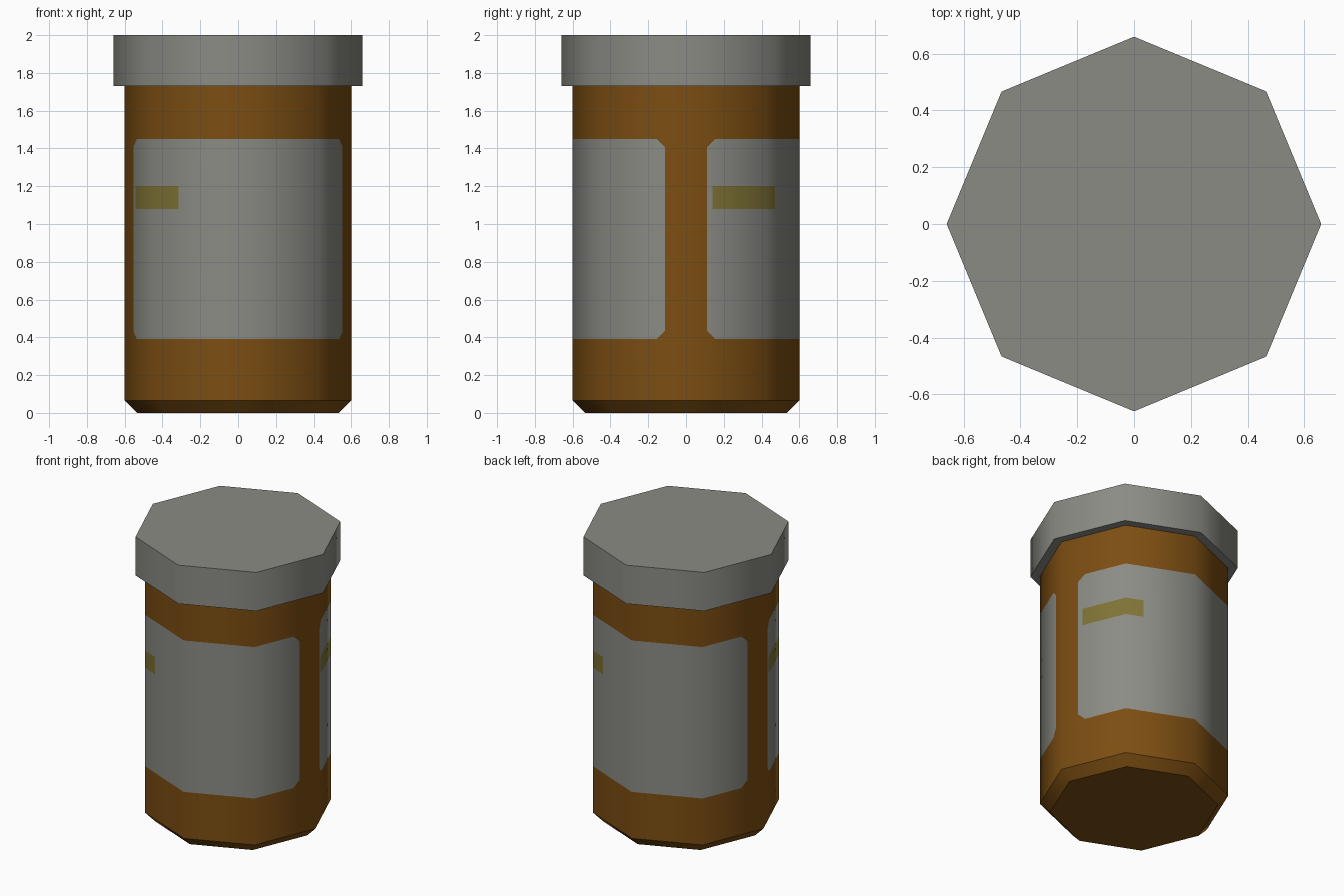
import bpy, bmesh
from math import cos, sin, pi
from mathutils import Vector

cube = bpy.data.objects.get("Cube")
if cube:
    bpy.data.objects.remove(cube, do_unlink=True)

SIDES = 8
LABEL_Y, LABEL_LOW, LABEL_HIGH, CORNER = 0.11, 0.39, 1.45, 0.045
MARK_Y, MARK_END, MARK_LOW, MARK_HIGH = 0.14, 0.47, 1.08, 1.20


def material(name, colour):
    mat = bpy.data.materials.new(name)
    mat.use_nodes = True
    mat.diffuse_color = (*colour, 1)
    mat.node_tree.nodes["Principled BSDF"].inputs["Base Color"].default_value = (*colour, 1)
    return mat


amber = material("amber plastic", (0.20, 0.075, 0.006))
white = material("grey white", (0.26, 0.26, 0.235))
yellow = material("yellow marker", (0.21, 0.17, 0.035))


def lathe(profile):
    """Closed eight-sided solid from (radius, height) pairs, bottom to top."""
    bm = bmesh.new()
    rings = [[bm.verts.new((r * cos(2 * pi * i / SIDES), r * sin(2 * pi * i / SIDES), z))
              for i in range(SIDES)] for r, z in profile]
    for low, high in zip(rings, rings[1:]):
        for i in range(SIDES):
            j = (i + 1) % SIDES
            bm.faces.new((low[i], low[j], high[j], high[i]))
    bm.faces.new(rings[0][::-1])
    bm.faces.new(rings[-1])
    return bm


def cut(bm, point, normal, region):
    """Split the faces whose centre lies in the region along a plane."""
    faces = [f for f in bm.faces if region(f.calc_center_median())]
    geom = faces + list({e for f in faces for e in f.edges}) + list({v for f in faces for v in f.verts})
    bmesh.ops.bisect_plane(bm, geom=geom, dist=1e-5, plane_co=point, plane_no=normal)


def finish(name, bm, materials):
    """Make the object, rounding the shading around the axis only."""
    mesh = bpy.data.meshes.new(name)
    bm.normal_update()
    bm.to_mesh(mesh)
    bm.free()
    for mat in materials:
        mesh.materials.append(mat)
    normals = [None] * len(mesh.loops)
    for poly in mesh.polygons:
        poly.use_smooth = True
        flat = Vector(poly.normal)
        for k in poly.loop_indices:
            p = mesh.vertices[mesh.loops[k].vertex_index].co
            radial = Vector((p.x, p.y, 0)).normalized() * flat.xy.length
            normals[k] = flat if abs(flat.z) > 0.99 else radial + Vector((0, 0, flat.z))
    mesh.normals_split_custom_set([tuple(n.normalized()) for n in normals])
    obj = bpy.data.objects.new(name, mesh)
    bpy.context.collection.objects.link(obj)
    return obj


# Bottle body with a bevelled foot
body = lathe([(0.535, 0), (0.6, 0.065), (0.6, 1.74)])


def on_wall(c):
    return 0.065 < c.z < 1.73


def in_label(c):
    return abs(c.y) > LABEL_Y and LABEL_LOW < c.z < LABEL_HIGH


def in_mark(c):
    return c.x * c.y > 0 and MARK_Y < abs(c.y) < MARK_END and MARK_LOW < c.z < MARK_HIGH


# Label outlines, front and back
for z in (LABEL_LOW, LABEL_HIGH):
    cut(body, (0, 0, z), (0, 0, 1), on_wall)
for side in (-1, 1):
    cut(body, (0, side * LABEL_Y, 0), (0, 1, 0), lambda c: LABEL_LOW < c.z < LABEL_HIGH)

# Clipped label corners
for side in (-1, 1):
    for z, up in ((LABEL_LOW, -1), (LABEL_HIGH, 1)):
        cut(body, (0, side * (LABEL_Y + CORNER), z), (0, -side, up),
            lambda c: in_label(c) and c.y * side > 0 and abs(c.y) < 0.424)


def clipped(c):
    return abs(c.y) - LABEL_Y + min(c.z - LABEL_LOW, LABEL_HIGH - c.z) < CORNER


# Marker strips on the label ends
for z in (MARK_LOW, MARK_HIGH):
    cut(body, (0, 0, z), (0, 0, 1), lambda c: in_label(c) and not clipped(c))
for side in (-1, 1):
    for y in (MARK_Y, MARK_END):
        cut(body, (0, side * y, 0), (0, 1, 0),
            lambda c: in_label(c) and c.x * c.y > 0 and MARK_LOW < c.z < MARK_HIGH)

for f in body.faces:
    c = f.calc_center_median()
    if in_mark(c):
        f.material_index = 2
    elif in_label(c) and not clipped(c):
        f.material_index = 1
finish("bottle_body", body, (amber, white, yellow))

# Lid
finish("lid", lathe([(0.66, 1.73), (0.66, 2.0)]), (white,))
